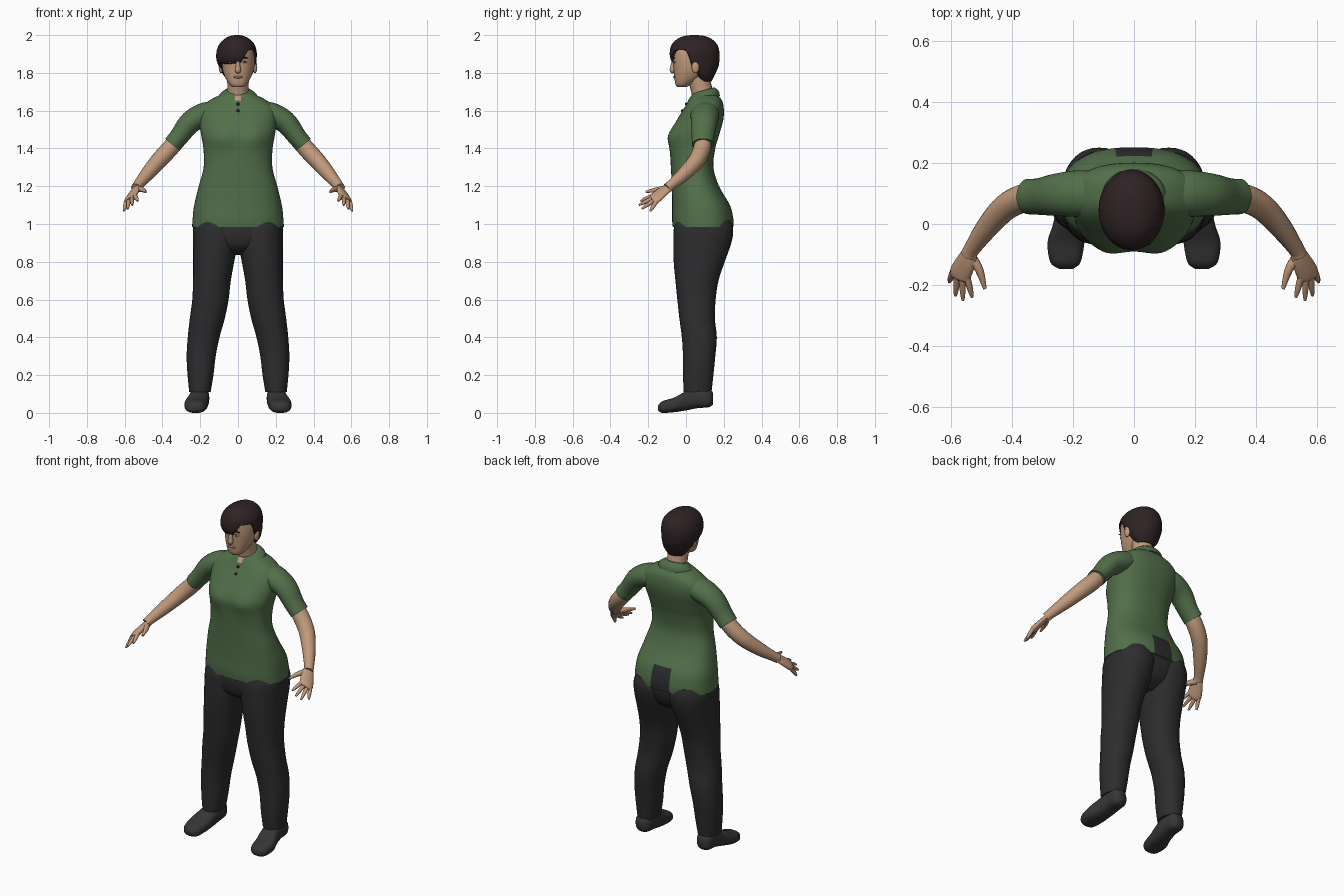
import bpy, bmesh, math
from mathutils import Vector

cube = bpy.data.objects.get("Cube")
if cube:
    bpy.data.objects.remove(cube, do_unlink=True)


def material(name, colour):
    mat = bpy.data.materials.new(name)
    mat.use_nodes = True
    rgba = (*colour, 1)
    mat.diffuse_color = rgba
    shader = next(n for n in mat.node_tree.nodes if n.type == "BSDF_PRINCIPLED")
    shader.inputs["Base Color"].default_value = rgba
    shader.inputs["Roughness"].default_value = 0.8
    return mat


SKIN = material("warm skin", (.53, .32, .2))
SHIRT = material("green cloth", (.085, .16, .068))
CLOTH = material("charcoal cloth", (.026, .026, .028))
SHOE = material("dark leather", (.036, .036, .038))
HAIR = material("dark brown hair", (.028, .016, .018))
LIP = material("muted lip", (.36, .16, .12))
WHITE = material("eye white", (.5, .45, .4))
DARK = material("dark detail", (.02, .02, .02))


def finish(name, bm, mats, rule=None):
    """Turn a bmesh into a smooth object, colouring faces by an optional rule."""
    bmesh.ops.recalc_face_normals(bm, faces=bm.faces)
    if rule:
        for face in bm.faces:
            face.material_index = int(rule(face.calc_center_median()))
    mesh = bpy.data.meshes.new(name)
    bm.to_mesh(mesh)
    bm.free()
    for mat in mats:
        mesh.materials.append(mat)
    obj = bpy.data.objects.new(name, mesh)
    bpy.context.collection.objects.link(obj)
    bpy.ops.object.select_all(action="DESELECT")
    obj.select_set(True)
    bpy.context.view_layer.objects.active = obj
    bpy.ops.object.shade_smooth_by_angle(angle=math.radians(50))
    return obj


def smooth_rows(rows, steps):
    """Catmull-Rom interpolation through rows of numbers."""
    last = len(rows) - 1
    result = []
    for i in range(last):
        a, b, c, d = (rows[min(max(i + k, 0), last)] for k in (-1, 0, 1, 2))
        for s in range(steps):
            t = s / steps
            result.append([q + t * (r - p) / 2
                           + t * t * (2 * p - 5 * q + 4 * r - w) / 2
                           + t ** 3 * (3 * q - p - 3 * r + w) / 2
                           for p, q, r, w in zip(a, b, c, d)])
    result.append(list(rows[-1]))
    return result


def skin_rings(bm, rings):
    """Join rings of points with quads and close both ends."""
    rings = [[bm.verts.new(p) for p in ring] for ring in rings]
    count = len(rings[0])
    for low, high in zip(rings, rings[1:]):
        for i in range(count):
            j = (i + 1) % count
            bm.faces.new((low[i], low[j], high[j], high[i]))
    bm.faces.new(rings[0])
    bm.faces.new(rings[-1])


def loft(name, rows, mats, axis="z", side=1, power=2.0, steps=5, count=40,
         shape=None, rule=None):
    """Stack rounded sections: (position, x min, x max, other min, other max)."""
    rings = []
    for pos, x0, x1, v0, v1 in smooth_rows(rows, steps):
        ring = []
        for k in range(count):
            c, s = (f(math.tau * k / count) for f in (math.cos, math.sin))
            x = (x0 + x1 + math.copysign(abs(c) ** (2 / power), c) * (x1 - x0)) / 2
            v = (v0 + v1 + math.copysign(abs(s) ** (2 / power), s) * (v1 - v0)) / 2
            p = Vector((x, v, pos) if axis == "z" else (x, pos, v))
            if shape:
                p = shape(p)
            p.x *= side
            ring.append(p)
        rings.append(ring)
    bm = bmesh.new()
    skin_rings(bm, rings)
    return finish(name, bm, mats, rule)


def tube(name, rows, mats, side=1, across=(0, 1, 0), ratio=1.0, count=20, steps=5):
    """Sweep an ellipse along a path of (x, y, z, radius)."""
    path = smooth_rows(rows, steps)
    points = [Vector(r[:3]) for r in path]
    rings = []
    for i, row in enumerate(path):
        along = (points[min(i + 1, len(path) - 1)] - points[max(i - 1, 0)]).normalized()
        u = Vector(across)
        u = (u - along * u.dot(along)).normalized()
        w = along.cross(u)
        ring = []
        for k in range(count):
            a = math.tau * k / count
            p = points[i] + row[3] * (u * math.cos(a) + w * math.sin(a) * ratio)
            p.x *= side
            ring.append(p)
        rings.append(ring)
    bm = bmesh.new()
    skin_rings(bm, rings)
    return finish(name, bm, mats)


def ball(name, centre, size, mat, turn=0):
    """Ellipsoid, optionally rolled around the y axis."""
    bm = bmesh.new()
    bmesh.ops.create_uvsphere(bm, u_segments=20, v_segments=12, radius=1)
    obj = finish(name, bm, [mat])
    obj.location, obj.scale, obj.rotation_euler.y = centre, size, turn
    return obj


# Shirt body, with the seat of the trousers showing at the back hem
def bust(p):
    lift = math.exp(-((abs(p.x) - .09) / .06) ** 2 - ((p.z - 1.46) / .07) ** 2)
    if p.y < .02:
        p.y -= .016 * lift
    return p


loft("shirt_body", [
    (.985, -.243, .243, -.07, .25), (1.03, -.24, .24, -.074, .25),
    (1.1, -.232, .232, -.073, .232), (1.2, -.208, .208, -.075, .175),
    (1.3, -.182, .182, -.08, .145), (1.4, -.183, .183, -.085, .155),
    (1.47, -.195, .195, -.085, .175), (1.55, -.205, .205, -.048, .197),
    (1.61, -.2, .2, -.012, .2), (1.655, -.15, .15, .015, .19),
    (1.69, -.08, .08, .035, .16)], [SHIRT, CLOTH], power=2.4, count=64,
    shape=bust, rule=lambda c: c.y > .15 and abs(c.x) < .065 and c.z < 1.11)

# Collar, lower at the front, with an open notch
def tilt(p):
    p.z += .28 * (p.y - .1)
    return p


loft("shirt_collar", [
    (1.655, -.11, .11, .0, .18), (1.685, -.1, .1, .015, .172),
    (1.71, -.07, .07, .04, .15)], [SHIRT, SKIN], shape=tilt,
    rule=lambda c: c.y < .05 and abs(c.x) < .75 * (c.z - 1.645))
for z, y in ((1.6, -.02), (1.635, .0)):
    ball("shirt_button", (0, y, z), (.008, .006, .008), DARK)

# Trouser seat and neck
loft("trouser_seat", [
    (.835, -.06, .06, .02, .14), (.88, -.17, .17, -.045, .205),
    (.96, -.237, .237, -.065, .238), (1.04, -.225, .225, -.05, .235)],
    [CLOTH], power=2.3)
tube("neck", [(0, .1, 1.62, .065), (0, .085, 1.7, .057), (0, .06, 1.8, .058)], [SKIN])

# Limbs, built once and mirrored
for label, s in (("left", 1), ("right", -1)):
    loft(label + "_trouser_leg", [
        (.11, .145, .258, -.012, .135), (.2, .13, .267, -.016, .145),
        (.3, .118, .272, -.016, .155), (.4, .098, .266, -.022, .163),
        (.5, .07, .255, -.035, .153), (.6, .05, .242, -.046, .157),
        (.7, .038, .238, -.056, .172), (.8, .02, .237, -.065, .205),
        (.9, .0, .238, -.067, .24), (.97, -.01, .237, -.065, .25),
        (1.02, .02, .22, -.05, .235)], [CLOTH], side=s, power=2.2)
    loft(label + "_shoe", [
        (-.147, .2, .245, .012, .04), (-.125, .175, .274, 0, .062),
        (-.06, .162, .283, .004, .082), (0, .155, .265, .013, .115),
        (.06, .152, .255, .025, .132), (.12, .158, .25, .03, .13),
        (.144, .18, .228, .045, .105)], [SHOE], axis="y", side=s, power=2.6)
    tube(label + "_sleeve", [
        (.09, .1, 1.59, .065), (.17, .1, 1.58, .076), (.25, .096, 1.54, .07),
        (.31, .09, 1.465, .06), (.347, .09, 1.42, .058)],
        [SHIRT], s, ratio=.85, count=32)
    tube(label + "_arm", [
        (.31, .09, 1.46, .044), (.36, .085, 1.4, .046), (.42, .055, 1.335, .044),
        (.48, -.01, 1.265, .037), (.53, -.08, 1.205, .027),
        (.54, -.1, 1.19, .027)], [SKIN], s)
    spread = Vector((.75, .2, -.6))
    knuckle = Vector((.57, -.165, 1.135))
    tube(label + "_palm", [
        (.532, -.085, 1.2, .026), (.55, -.125, 1.17, .036),
        (*knuckle, .04), (.573, -.178, 1.126, .03)], [SKIN], s, spread, .45)
    tips = (("index", (.53, -.24, 1.122)), ("middle", (.56, -.25, 1.1)),
            ("ring", (.585, -.235, 1.08)), ("little", (.605, -.19, 1.068)))
    for i, (finger, tip) in enumerate(tips):
        base = knuckle + spread * (i - 1.5) * .02
        middle = base.lerp(Vector(tip), .6)
        tube(f"{label}_{finger}_finger", [
            (*base, .012), (*middle, .01), (*tip, .005)], [SKIN], s, count=10)
    tube(label + "_thumb", [
        (.535, -.105, 1.185, .017), (.507, -.15, 1.182, .014),
        (.488, -.212, 1.17, .006)], [SKIN], s, count=12)
    # Facial features
    ball(label + "_ear", (s * .09, .05, 1.83), (.012, .02, .032), SKIN)
    ball(label + "_eye", (s * .035, -.061, 1.857), (.014, .007, .006), WHITE)
    ball(label + "_iris", (s * .035, -.065, 1.857), (.006, .005, .006), DARK)
    ball(label + "_eyebrow", (s * .037, -.064, 1.88), (.02, .006, .004), HAIR, s * .15)

# Head, nose and mouth
loft("head", [
    (1.724, -.025, .025, -.045, .0), (1.74, -.047, .047, -.056, .03),
    (1.78, -.07, .07, -.062, .09), (1.83, -.084, .086, -.066, .14),
    (1.88, -.088, .089, -.07, .16), (1.93, -.08, .08, -.065, .155),
    (1.97, -.05, .05, -.02, .11)], [SKIN], power=2.2)
tube("nose", [
    (0, -.066, 1.865, .008), (0, -.071, 1.835, .012), (0, -.07, 1.812, .016),
    (0, -.062, 1.805, .008)], [SKIN], across=(1, 0, 0), count=14)
ball("mouth", (0, -.06, 1.778), (.024, .008, .007), LIP)


# Hair with a fringe sweeping down from a high parting
def hairline(p):
    sweep = min(max((p.x - .01) / .045, 0), 1)
    fringe = 1.845 + .075 * sweep
    if p.x < -.06:
        fringe += .25 * (-.06 - p.x)
    back = min(max((p.y + .005) / .07, 0), 1)
    back = back * back * (3 - 2 * back)
    p.z = max(p.z, fringe + (1.75 - fringe) * back)
    return p


loft("hair", [
    (1.755, -.05, .05, .06, .135), (1.79, -.078, .075, .03, .153),
    (1.835, -.102, .092, -.05, .172), (1.87, -.114, .098, -.08, .177),
    (1.91, -.114, .099, -.086, .177), (1.95, -.1, .088, -.075, .165),
    (1.98, -.072, .06, -.045, .135), (1.995, -.042, .032, -.01, .1),
    (2.0, -.015, .01, .03, .06)], [HAIR], steps=6, count=64, shape=hairline)
